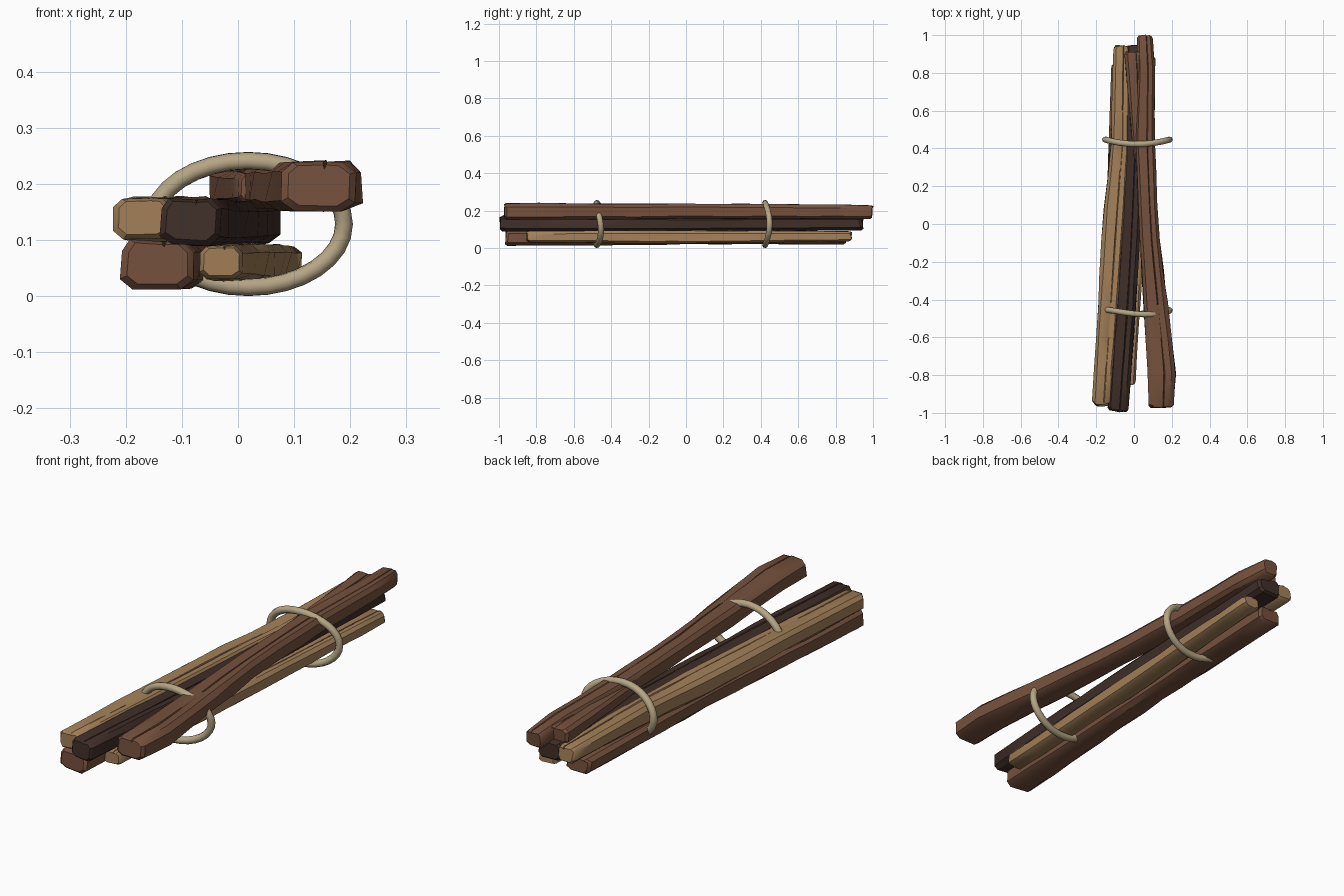
import bpy, bmesh, math, random
from mathutils import Vector

cube = bpy.data.objects.get("Cube")
if cube:
    bpy.data.objects.remove(cube)
random.seed(4)


def material(name, rgb):
    m = bpy.data.materials.new(name)
    m.use_nodes = True
    m.diffuse_color = (*rgb, 1)
    m.node_tree.nodes["Principled BSDF"].inputs["Base Color"].default_value = (*rgb, 1)
    return m


TAN = material("tan wood", (0.37, 0.22, 0.10))
BROWN = material("brown wood", (0.18, 0.083, 0.047))
DARK = material("dark wood", (0.05, 0.027, 0.021))
ROPE = material("pale rope", (0.47, 0.38, 0.235))

# Chamfered square section with a shallow split in its upper face
SECTION = [(-1, -.6), (-.65, -1), (.6, -1), (1, -.65), (1, .55), (.7, 1),
           (.25, 1), (.2, .95), (.15, 1), (-.7, 1), (-1, .6)]
SPLIT = 7


def finish(obj, mat, angle):
    obj.data.materials.append(mat)
    bpy.ops.object.select_all(action='DESELECT')
    obj.select_set(True)
    bpy.context.view_layer.objects.active = obj
    bpy.ops.object.shade_smooth_by_angle(angle=math.radians(angle))


def sample(stations, y):
    """Interpolate left, right, bottom and top of a log at y."""
    for a, b in zip(stations, stations[1:]):
        if y <= b[0]:
            t = (y - a[0]) / (b[0] - a[0])
            return [p + (q - p) * t for p, q in zip(a[1:], b[1:])]
    return stations[-1][1:]


def log(name, mat, stations, rings=12):
    """Loft a rough split log through (y, left, right, bottom, top) stations."""
    bm = bmesh.new()
    start, end = stations[0][0], stations[-1][0]
    loops = []
    for i in range(rings):
        y = start + (end - start) * i / (rings - 1)
        x0, x1, z0, z1 = sample(stations, y)
        last = i in (0, rings - 1)
        depth = random.choice((0, .12, .25))
        loop = []
        for k, (u, v) in enumerate(SECTION):
            if k == SPLIT:
                v -= depth
            wobble = random.uniform(.92, 1.03)
            x = (x0 + x1) / 2 + u * wobble * (x1 - x0) / 2
            z = (z0 + z1) / 2 + v * wobble * (z1 - z0) / 2
            dy = random.uniform(-.008, .008) if last else random.uniform(-.02, .02)
            loop.append(bm.verts.new((x, y + dy, z)))
        loops.append(loop)
    n = len(SECTION)
    for a, b in zip(loops, loops[1:]):
        for k in range(n):
            bm.faces.new((a[k], a[(k + 1) % n], b[(k + 1) % n], b[k]))
    # Worn, slightly domed ends
    for loop, sign in ((loops[0], -1), (loops[-1], 1)):
        mid = sum((v.co for v in loop), Vector()) / n
        inner = [bm.verts.new(mid + (v.co - mid) * .82 + Vector((0, sign * .012, 0)))
                 for v in loop]
        for k in range(n):
            j = (k + 1) % n
            bm.faces.new((loop[k], loop[j], inner[j], inner[k]))
        bm.faces.new(inner)
    bmesh.ops.recalc_face_normals(bm, faces=bm.faces)
    mesh = bpy.data.meshes.new(name)
    bm.to_mesh(mesh)
    bm.free()
    obj = bpy.data.objects.new(name, mesh)
    bpy.context.collection.objects.link(obj)
    finish(obj, mat, 35)


# Logs of the bundle
log("upper_right_log", TAN, [
    (-.94, -.225, -.115, .1, .175), (-.4, -.19, -.075, .095, .178),
    (0, -.168, -.045, .09, .178), (.4, -.125, -.02, .09, .175), (.93, -.108, -.02, .1, .17)])
log("middle_log", DARK, [
    (-.98, -.14, -.03, .09, .175), (-.45, -.105, .01, .09, .17),
    (0, -.075, .035, .09, .168), (.93, -.045, .08, .095, .172)])
log("lower_right_log", BROWN, [
    (-.95, -.212, -.075, .012, .1), (-.5, -.18, -.06, .012, .098),
    (0, -.15, -.04, .02, .1), (.84, -.12, 0, .02, .09)])
log("lower_left_log", TAN, [
    (-.84, -.07, .008, .03, .09), (0, -.03, .06, .022, .095), (.87, .03, .115, .035, .09)])
log("top_log", BROWN, [
    (-.96, .075, .21, .15, .24), (-.75, .07, .224, .15, .242), (-.45, .05, .182, .15, .238),
    (0, .025, .128, .155, .238), (.45, .005, .112, .155, .235),
    (.85, .02, .112, .155, .232), (.985, .015, .1, .155, .228)])
# Broken-off back corner of the top log
log("top_log_splinter", BROWN, [
    (.35, .0, .06, .165, .22), (.7, -.035, .06, .16, .225), (.9, -.05, .055, .16, .228)], 7)


# Bindings: loose oval loops of rope
def binding(name, y, phase):
    curve = bpy.data.curves.new(name, 'CURVE')
    curve.dimensions = '3D'
    curve.bevel_depth = .016
    curve.bevel_resolution = 2
    count = 32
    spline = curve.splines.new('POLY')
    spline.points.add(count - 1)
    spline.use_cyclic_u = True
    for i, p in enumerate(spline.points):
        a = math.tau * i / count
        p.co = (.018 + .171 * math.cos(a), y + .012 * math.cos(2 * a + phase),
                .1285 + .1125 * math.sin(a), 1)
    obj = bpy.data.objects.new(name, curve)
    bpy.context.collection.objects.link(obj)
    bpy.ops.object.select_all(action='DESELECT')
    obj.select_set(True)
    bpy.context.view_layer.objects.active = obj
    bpy.ops.object.convert(target='MESH')
    finish(bpy.context.object, ROPE, 60)


binding("front_binding", -.467, .6)
binding("back_binding", .435, 0)
